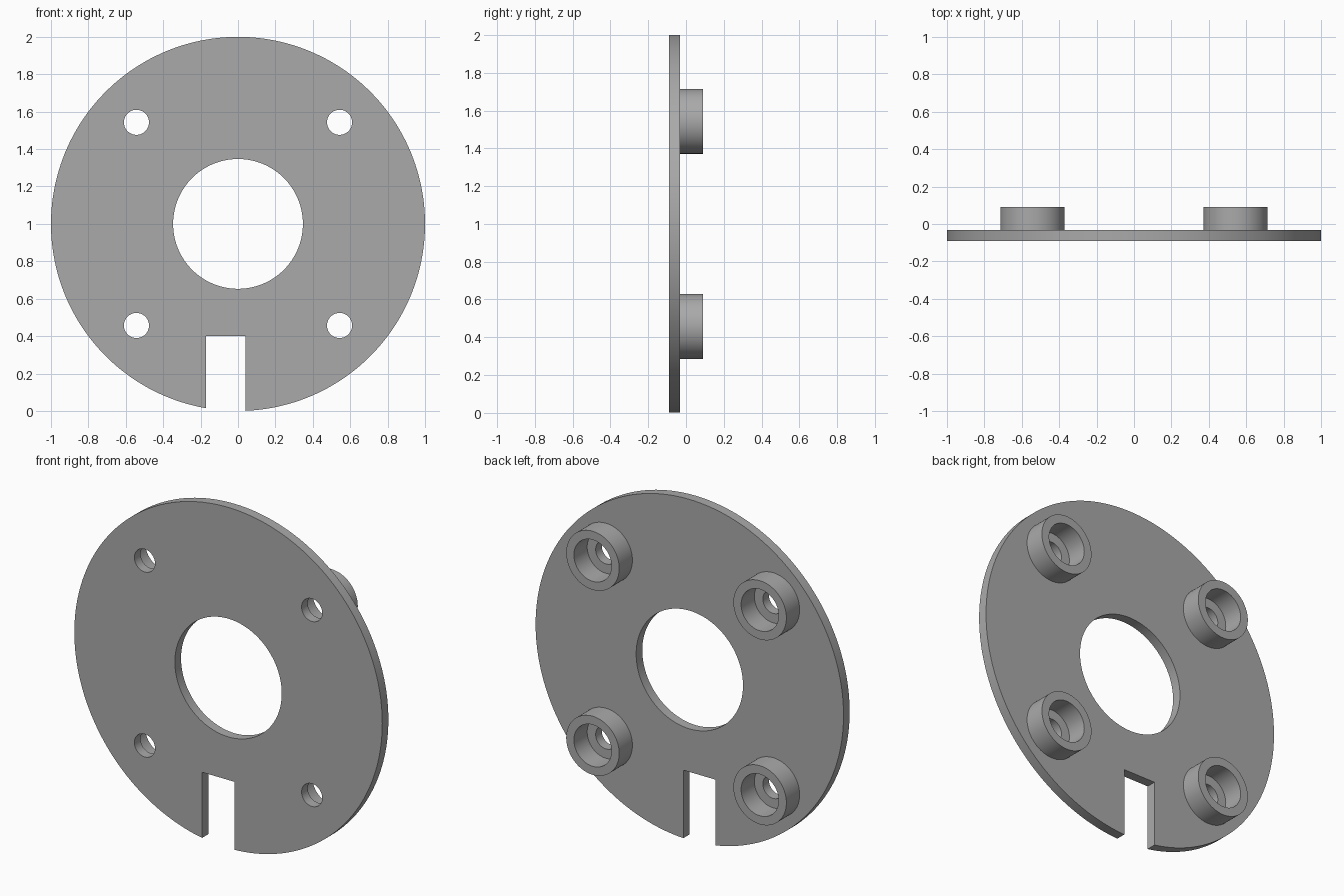
import bpy
from math import pi, radians

if "Cube" in bpy.data.objects:
    bpy.data.objects.remove(bpy.data.objects["Cube"], do_unlink=True)

FRONT, MID, BACK = -0.09, -0.033, 0.09   # plate front, plate back, boss ends
CENTRE_Z = 1.0
OFFSET = 0.543                           # boss spacing from the centre

grey = bpy.data.materials.new("plain grey")
grey.use_nodes = True
grey.diffuse_color = (0.4, 0.4, 0.4, 1)
grey.node_tree.nodes["Principled BSDF"].inputs["Base Color"].default_value = (0.4, 0.4, 0.4, 1)


def cylinder(name, radius, x, z, y0, y1, sides=96):
    """Cylinder whose axis runs front to back."""
    bpy.ops.mesh.primitive_cylinder_add(
        vertices=sides, radius=radius, depth=y1 - y0,
        location=(x, (y0 + y1) / 2, z), rotation=(pi / 2, 0, 0))
    obj = bpy.context.object
    obj.name = name
    obj.data.materials.append(grey)
    return obj


def cut(target, cutters):
    """Subtract each cutter from the target, then discard it."""
    for cutter in cutters:
        cutter.hide_render = True
        mod = target.modifiers.new("cut", 'BOOLEAN')
        mod.operation = 'DIFFERENCE'
        mod.solver = 'EXACT'
        mod.object = cutter
        bpy.ops.object.select_all(action='DESELECT')
        bpy.context.view_layer.objects.active = target
        target.select_set(True)
        bpy.ops.object.modifier_apply(modifier=mod.name)
        bpy.data.objects.remove(cutter, do_unlink=True)
    bpy.ops.object.shade_smooth_by_angle(angle=radians(30))


corners = [(sx, sz) for sx in (-1, 1) for sz in (-1, 1)]

# Round plate with central opening, screw holes and an off-centre slot
plate = cylinder("round_plate", 1.0, 0, CENTRE_Z, FRONT, MID, 192)
cutters = [cylinder("centre_cutter", 0.347, 0, CENTRE_Z, -0.3, 0.3, 128)]
for sx, sz in corners:
    cutters.append(cylinder("screw_cutter", 0.067, sx * OFFSET,
                            CENTRE_Z + sz * OFFSET, -0.3, 0.3, 64))
bpy.ops.mesh.primitive_cube_add(size=1, location=(-0.065, 0, 0.1))
slot = bpy.context.object
slot.name = "slot_cutter"
slot.scale = (0.21, 0.6, 0.6)
slot.data.materials.append(grey)
cut(plate, cutters + [slot])

# Hollow bosses on the back around each screw hole
for sx, sz in corners:
    x, z = sx * OFFSET, CENTRE_Z + sz * OFFSET
    name = ("upper" if sz > 0 else "lower") + ("_left" if sx > 0 else "_right") + "_boss"
    boss = cylinder(name, 0.172, x, z, MID, BACK)
    cut(boss, [cylinder("bore_cutter", 0.122, x, z, -0.3, 0.3)])
